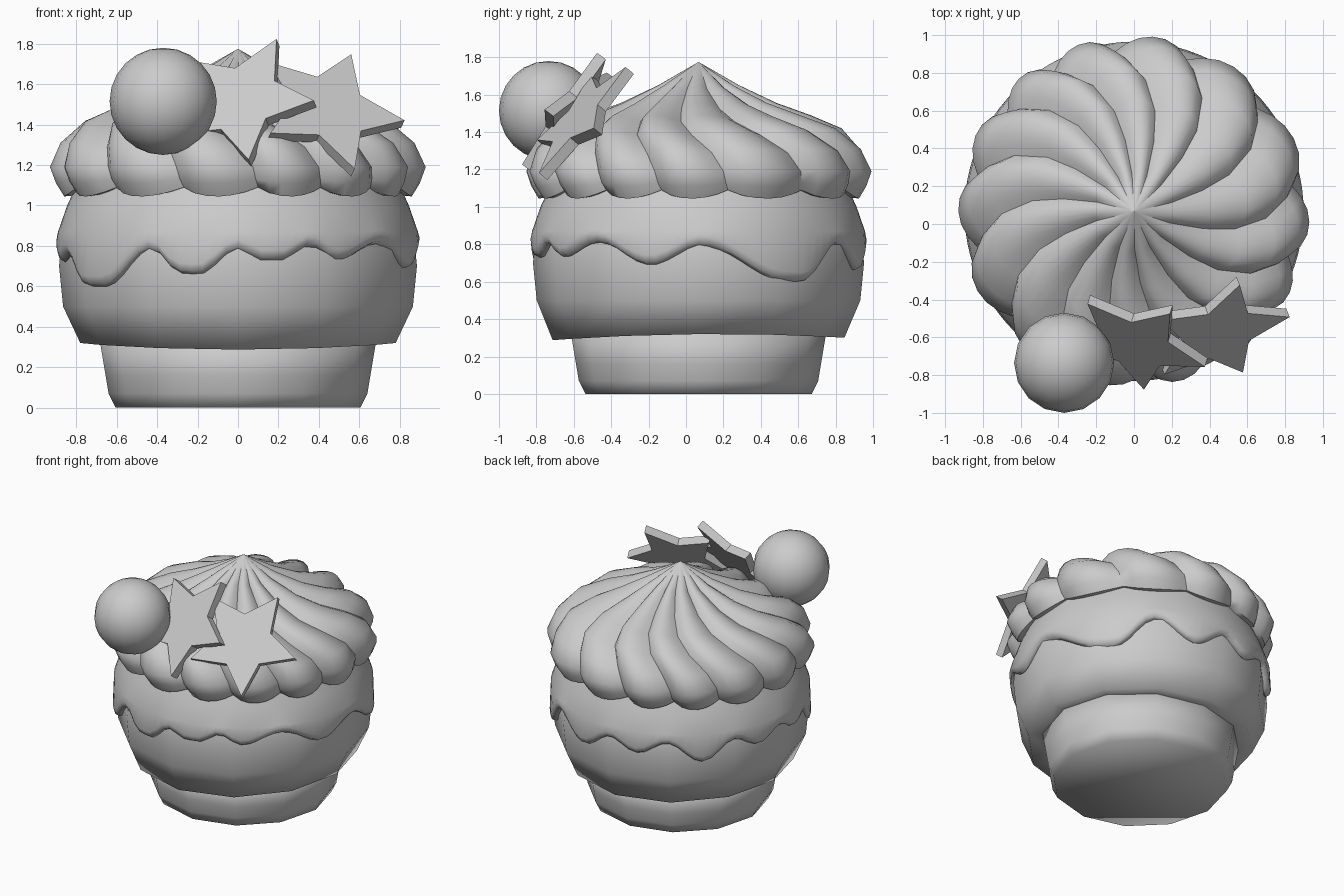
import bpy, bmesh, math
from mathutils import Vector

if "Cube" in bpy.data.objects:
    bpy.data.objects.remove(bpy.data.objects["Cube"])

CY = 0.067  # y of the cake axis
mat = bpy.data.materials.new("plain_grey")
mat.diffuse_color = (0.6, 0.6, 0.6, 1)
mat.use_nodes = True
mat.node_tree.nodes["Principled BSDF"].inputs["Base Color"].default_value = mat.diffuse_color


def finish(bm, name, angle=None):
    bmesh.ops.recalc_face_normals(bm, faces=bm.faces)
    mesh = bpy.data.meshes.new(name)
    bm.to_mesh(mesh)
    bm.free()
    ob = bpy.data.objects.new(name, mesh)
    bpy.context.collection.objects.link(ob)
    mesh.materials.append(mat)
    if angle:
        bpy.context.view_layer.objects.active = ob
        ob.select_set(True)
        bpy.ops.object.shade_smooth_by_angle(angle=math.radians(angle))
        ob.select_set(False)
    return ob


def rings_to_mesh(name, rows, count, point, angle, cap=True):
    """Skin of rings; point(row, column) gives (radius, angle, height)."""
    bm = bmesh.new()
    rings = []
    for i in range(rows):
        ring = []
        for j in range(count):
            r, a, z = point(i, j)
            ring.append(bm.verts.new((r * math.cos(a), CY + r * math.sin(a), z)))
        rings.append(ring)
    for lo, hi in zip(rings, rings[1:]):
        for j in range(count):
            k = (j + 1) % count
            bm.faces.new((lo[j], lo[k], hi[k], hi[j]))
    if cap:
        bm.faces.new(rings[0])
        bm.faces.new(rings[-1])
    bmesh.ops.remove_doubles(bm, verts=bm.verts, dist=0.0005)
    return finish(bm, name, angle)


def lathe(name, profile, count, angle, sag=0.0):
    """Revolved profile; the two lowest rings may wave a little by sag."""
    def point(i, j):
        a = math.tau * j / count
        wave = sag * (math.cos(2 * a) + 0.5 * math.sin(a)) if i < 2 else 0
        return profile[i][0], a, profile[i][1] + wave
    rings_to_mesh(name, len(profile), count, point, angle)


# Paper cup and cake body
lathe("cup", [(0.605, 0), (0.64, 0.07), (0.655, 0.16), (0.685, 0.34)], 12, 170)
lathe("cake", [(0.62, 0.325), (0.78, 0.307), (0.865, 0.5), (0.885, 0.7),
               (0.87, 0.85), (0.8, 1.02)], 12, 170, sag=0.013)

# Icing with a dripping lower edge: (degrees, height of edge)
DRIPS = [(1, .79), (32, .605), (39, .60), (57, .80), (76, .66), (92, .78),
         (105, .70), (119, .79), (135, .65), (150, .79), (163, .71), (176, .79),
         (187, .72), (198, .76), (212, .60), (221, .60), (241, .78), (251, .665),
         (257, .66), (270, .78), (278, .73), (284, .73), (294, .80), (304, .73),
         (322, .81), (343, .69), (361, .79)]


def drip_height(deg):
    deg = (deg - 1) % 360 + 1
    for (a, za), (b, zb) in zip(DRIPS, DRIPS[1:]):
        if a <= deg <= b:
            t = (1 - math.cos(math.pi * (deg - a) / (b - a))) / 2
            return za + (zb - za) * t
    return 0.79


def icing_point(i, j):
    a = math.tau * j / 96
    z = drip_height(360 * j / 96)
    rows = [(0.80, z + 0.03), (0.86, z), (0.888, z + 0.015), (0.898, z + 0.05),
            (0.89, max(0.87, z + 0.07)), (0.845, 1.0), (0.79, 1.12)]
    return rows[i][0], a, rows[i][1]


rings_to_mesh("icing", 7, 96, icing_point, 50)

# Swirled frosting: (ridge radius, ridge z, groove radius, groove z, twist)
SWIRL = [(0.70, 1.06, 0.70, 1.10, 0), (0.86, 1.045, 0.82, 1.09, 0),
         (0.90, 1.11, 0.84, 1.13, -1), (0.93, 1.19, 0.85, 1.19, -2),
         (0.88, 1.31, 0.81, 1.29, -6), (0.77, 1.42, 0.70, 1.385, -14),
         (0.60, 1.49, 0.54, 1.455, -21), (0.42, 1.555, 0.38, 1.525, -25),
         (0.22, 1.65, 0.20, 1.63, -29), (0.0, 1.775, 0.0, 1.775, -32)]
BULGE = [0, 0.65, 0.95, 1, 0.85, 0.5]
# Uneven piping: direction of each groove at the rim, in degrees
GROOVES = [11, 42, 73, 99, 122, 144, 169, 195, 223, 251, 277, 300, 323, 346, 371]
STEPS = len(BULGE)


def swirl_point(i, j):
    rr, rz, gr, gz, twist = SWIRL[i]
    lobe, step = divmod(j, STEPS)
    t = BULGE[step]
    a, b = GROOVES[lobe], GROOVES[lobe + 1]
    deg = a + (b - a) * step / STEPS + twist
    return gr + (rr - gr) * t, math.radians(deg), gz + (rz - gz) * t


rings_to_mesh("frosting", len(SWIRL), (len(GROOVES) - 1) * STEPS, swirl_point,
              48, cap=False)

# Round candy
bm = bmesh.new()
bmesh.ops.create_uvsphere(bm, u_segments=16, v_segments=12, radius=0.265)
bmesh.ops.translate(bm, verts=bm.verts, vec=(-0.37, -0.735, 1.515))
finish(bm, "ball", 60)


# Star biscuits, set by a centre and two neighbouring tips
def star(name, centre, tip_a, tip_b, outer=0.385, inner=0.195, thick=0.06):
    c = Vector(centre)
    u = (Vector(tip_a) - c).normalized()
    n = u.cross(Vector(tip_b) - c).normalized()
    v = n.cross(u)
    bm = bmesh.new()
    sides = []
    for s in (-0.5, 0.5):
        side = []
        for k in range(10):
            a, r = math.pi * k / 5, (inner if k % 2 else outer)
            side.append(bm.verts.new(
                c + u * r * math.cos(a) + v * r * math.sin(a) + n * thick * s))
        bm.faces.new(side)
        sides.append(side)
    for k in range(10):
        m = (k + 1) % 10
        bm.faces.new((sides[0][k], sides[0][m], sides[1][m], sides[1][k]))
    finish(bm, name)


star("star_left", (0.015, -0.617, 1.51), (0.2, -0.45, 1.81), (0.38, -0.76, 1.465))
star("star_right", (0.446, -0.56, 1.465), (0.55, -0.305, 1.725), (0.82, -0.48, 1.39))
